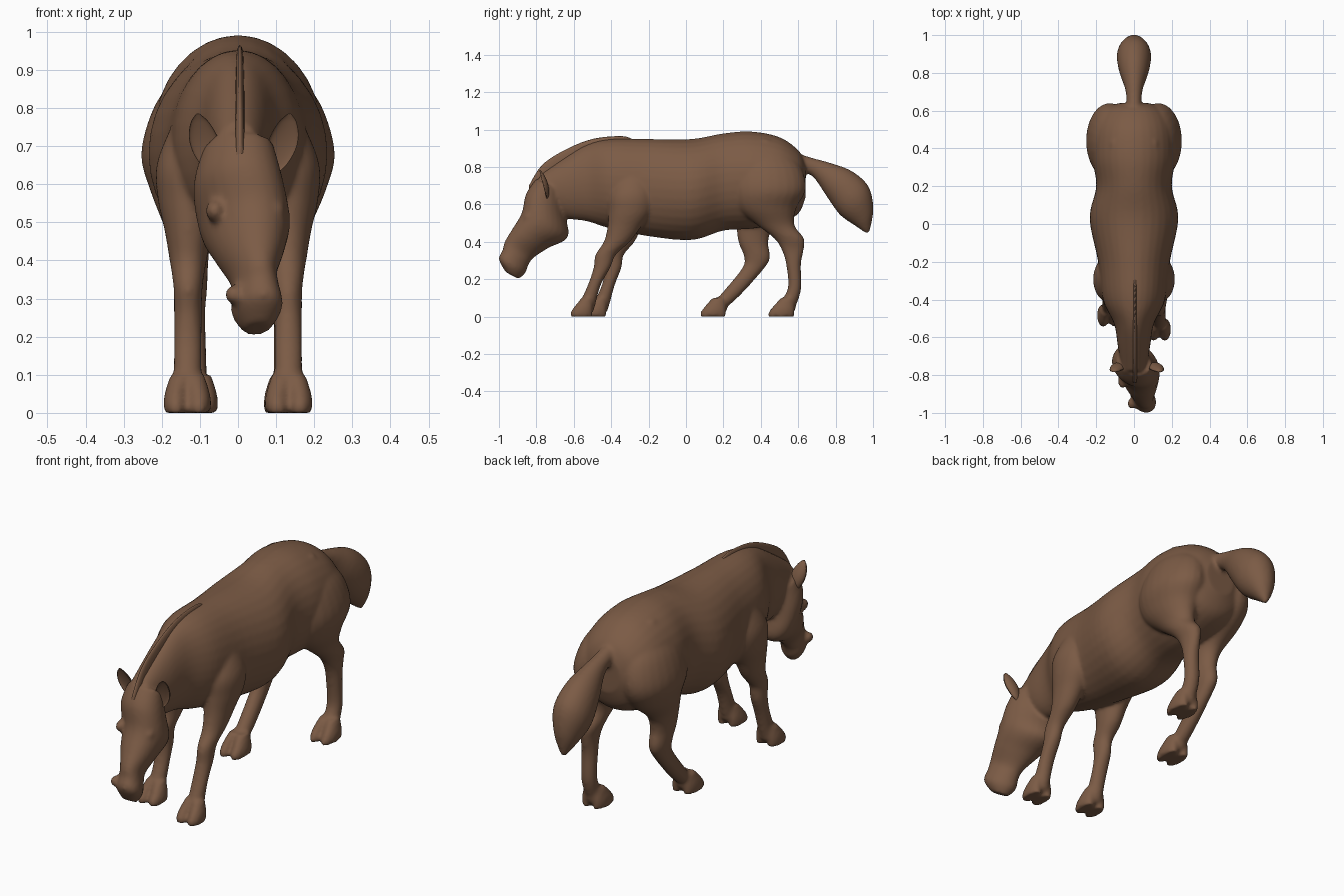
import bpy, bmesh
from math import sin, cos, pi
from mathutils import Vector, Matrix

cube = bpy.data.objects.get("Cube")
if cube:
    bpy.data.objects.remove(cube)

brown = bpy.data.materials.new("brown_coat")
brown.use_nodes = True
coat = (.2, .105, .06, 1)
brown.diffuse_color = coat
brown.node_tree.nodes["Principled BSDF"].inputs["Base Color"].default_value = coat

UPWARD = Vector((0, 0, 1))
LENGTHWISE = Vector((0, 1, 0))
SIDES = (1, -1)


def spline(stations, steps=5):
    """Smooth in-between stations (Catmull-Rom)."""
    points = [Vector(station) for station in stations]
    points = [points[0]] + points + [points[-1]]
    smooth = []
    for before, start, end, after in zip(points, points[1:], points[2:], points[3:]):
        for k in range(steps):
            t = k / steps
            smooth.append(start + (end - before) * t / 2
                          + (before * 2 - start * 5 + end * 4 - after) * t * t / 2
                          + (start * 3 - before - end * 3 + after) * t * t * t / 2)
    return smooth + [points[-1]]


def loft(bm, stations, depth_axis, sides=24, cup=1):
    """Elliptical rings (x, y, z, half width, half depth) joined into a closed tube."""
    rings = []
    for x, y, z, width, depth in spline(stations):
        ring = []
        for k in range(sides):
            angle = 2 * pi * k / sides
            rise = sin(angle) * (cup if sin(angle) < 0 else 1)
            centre = Vector((x + width * cos(angle), y, z))
            ring.append(bm.verts.new(centre + depth_axis * depth * rise))
        rings.append(ring)
    for ring, following in zip(rings, rings[1:]):
        for k in range(sides):
            n = (k + 1) % sides
            bm.faces.new((ring[k], ring[n], following[n], following[k]))
    bm.faces.new(rings[0][::-1])
    bm.faces.new(rings[-1])


def blob(bm, centre, size):
    matrix = Matrix.Translation(centre) @ Matrix.Diagonal((*size, 1))
    bmesh.ops.create_icosphere(bm, subdivisions=3, radius=1, matrix=matrix)


def ramp(value, length):
    """Grow from nothing to one over a length."""
    return min(1, max(0, value / length))


def finish(name, bm, voxel=None):
    """Turn the bmesh into a smooth object, melting overlapping forms together if asked."""
    bmesh.ops.recalc_face_normals(bm, faces=bm.faces)
    mesh = bpy.data.meshes.new(name)
    bm.to_mesh(mesh)
    bm.free()
    mesh.materials.append(brown)
    part = bpy.data.objects.new(name, mesh)
    bpy.context.collection.objects.link(part)
    bpy.ops.object.select_all(action='DESELECT')
    bpy.context.view_layer.objects.active = part
    part.select_set(True)
    if voxel:
        blend = part.modifiers.new("blend", 'REMESH')
        blend.mode = 'VOXEL'
        blend.voxel_size = voxel
        soften = part.modifiers.new("soften", 'SMOOTH')
        soften.iterations = 8
        for modifier in ("blend", "soften"):
            bpy.ops.object.modifier_apply(modifier=modifier)
    bpy.ops.object.shade_smooth()


body = bmesh.new()

# Trunk and neck: y, top, bottom, half width
trunk = [(.64, .82, .64, .08), (.6, .89, .55, .16), (.5, .96, .5, .21),
         (.35, .99, .47, .22), (.2, .98, .46, .2), (.03, .95, .41, .235),
         (-.2, .95, .43, .19), (-.4, .95, .47, .165), (-.53, .92, .51, .105),
         (-.65, .85, .53, .085), (-.78, .76, .61, .06)]
loft(body, [(0, y, (top + bottom) / 2, width, (top - bottom) / 2)
            for y, top, bottom, width in trunk], UPWARD, sides=32)

# Head, turning to its left towards the muzzle: y, z, half width, half depth
head = [(-.73, .7, .09, .08), (-.75, .6, .115, .12), (-.755, .49, .115, .14),
        (-.83, .42, .09, .11), (-.89, .36, .06, .09), (-.91, .32, .06, .08),
        (-.93, .27, .065, .08), (-.93, .22, .035, .04)]
loft(body, [(.05 * ramp(.6 - z, .3), y, z, width, depth) for y, z, width, depth in head],
     Vector((.2, -.88, .47)))

# Brows and nostrils
for side in SIDES:
    blob(body, (.02 + .08 * side, -.83, .53), (.025, .04, .03))
    blob(body, (.04 + .05 * side, -.95, .31), (.025, .03, .025))

# Tail: y, z, half width
tail = [(.56, .84, .04), (.66, .81, .04), (.73, .78, .05), (.82, .71, .08),
        (.9, .62, .09), (.955, .53, .055), (.975, .45, .01)]
loft(body, [(0, y, z, width, width * 1.2) for y, z, width in tail],
     Vector((0, 1, 1)).normalized())


def leg(side, joints, share, foot_x, toe_y, toe_length):
    """Limb through joints (y, z, half depth), leaning in at the top, on a cloven foot."""
    limb = []
    for y, z, depth in joints:
        x = foot_x + (.13 - foot_x) * ramp(z, .5) - .05 * ramp(z - .7, .25)
        limb.append((x * side, y, z, max(.037, depth * share), depth))
    loft(body, limb, LENGTHWISE)
    for toe in SIDES:
        loft(body, [(foot_x * side + toe * spread, toe_y + back, z, width, toe_length * scale)
                    for spread, back, z, width, scale in (
                        (.02, .03, .1, .025, .5), (.03, .01, .05, .03, .85),
                        (.03, 0, .02, .033, 1), (.03, 0, 0, .03, 1))], LENGTHWISE, sides=16)
    blob(body, (foot_x * side, toe_y + toe_length * .6, .05), (.04, .035, .035))


# Front legs, the right one stepping further back below the elbow
front_leg = [(-.28, .82, .03), (-.28, .75, .08), (-.29, .65, .12), (-.3, .56, .115),
             (-.33, .48, .09), (-.37, .4, .07), (-.43, .33, .055), (-.45, .26, .045),
             (-.49, .17, .035), (-.53, .06, .045)]
for side, stride in ((1, 0), (-1, .075)):
    stepped = [(y + stride * ramp(.5 - z, .3), z, depth) for y, z, depth in front_leg]
    leg(side, stepped, .7, .133, stride - .56, .06)

# Hind legs: a shared thigh, the left shank set back and the right one reaching forward
thigh = [(.42, .95, .03), (.42, .89, .11), (.435, .8, .18), (.44, .68, .2), (.43, .58, .16)]
left_shank = [(.48, .49, .1), (.55, .42, .08), (.57, .36, .06), (.575, .28, .04),
              (.58, .15, .036), (.54, .06, .05)]
right_shank = [(.37, .48, .1), (.36, .4, .08), (.38, .32, .07), (.36, .26, .06),
               (.25, .13, .055), (.18, .06, .05)]
leg(1, thigh + left_shank, .62, .13, .51, .07)
leg(-1, thigh + right_shank, .62, .115, .145, .07)

finish("body", body, voxel=.009)

# Mane: a thin upright ridge from withers to forehead
mane = bmesh.new()
crest = [(-.27, .94), (-.34, .965), (-.5, .95), (-.65, .89), (-.77, .81), (-.84, .7)]
loft(mane, [(.005, y, top - .06, .012, .06) for y, top in crest], UPWARD, sides=16)
finish("mane", mane)

# Ears: cupped leaves opening forward, leaning outward
for side, name in zip(SIDES, ("left_ear", "right_ear")):
    ear = bmesh.new()
    leaf = []
    for k in range(11):
        t = k / 10
        swell = max(0, sin(pi * t)) ** .7
        leaf.append((.015 + side * (.085 + .035 * t), -.745 - .04 * t, .63 + .155 * t,
                     .004 + .035 * swell, .004 + .024 * swell))
    loft(ear, leaf, LENGTHWISE, sides=20, cup=-.45)
    finish(name, ear)
